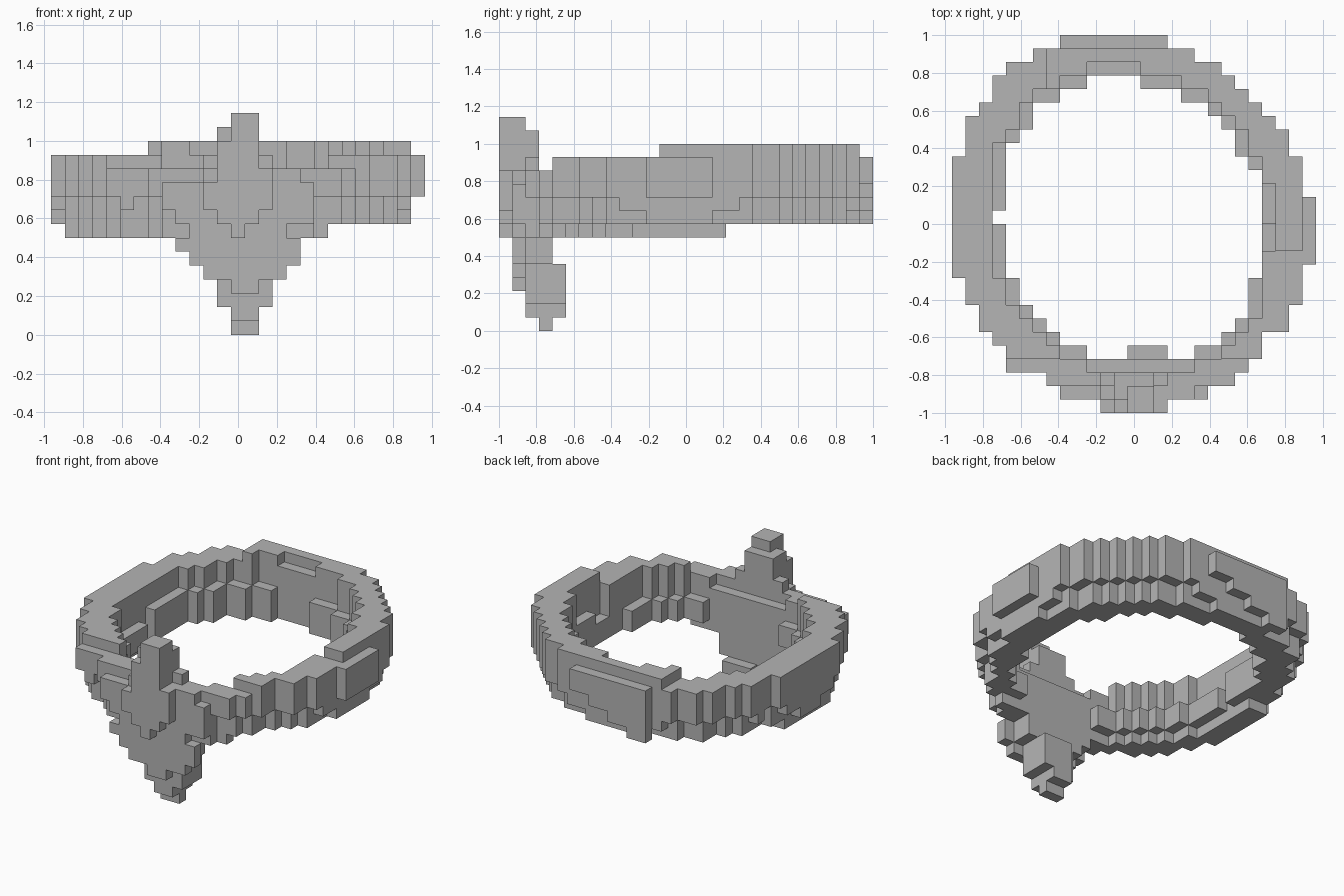
import bpy, bmesh

if "Cube" in bpy.data.objects:
    bpy.data.objects.remove(bpy.data.objects["Cube"], do_unlink=True)

U = 1 / 14  # edge of one block

stone = bpy.data.materials.new("plain grey")
stone.use_nodes = True
grey = (0.46, 0.46, 0.46, 1)
stone.diffuse_color = grey
stone.node_tree.nodes["Principled BSDF"].inputs["Base Color"].default_value = grey

# Plan of the band, back row to front row: (first column, end column)
OUTER = ([(0, 0), (6, 18), (4, 20), (3, 21), (3, 22), (2, 23), (1, 24)] + [(1, 25)] * 2
         + [(0, 26)] * 9 + [(1, 26)] * 2 + [(2, 25)] * 2
         + [(3, 23), (4, 23), (4, 22), (7, 21), (8, 19), (11, 16)])
HOLE = ([(0, 0)] * 3 + [(10, 14), (8, 17), (6, 19), (6, 20), (5, 21), (4, 21), (4, 22)]
        + [(4, 23)] * 8 + [(5, 22)] * 2 + [(6, 22), (7, 21), (8, 20), (10, 18)] + [(0, 0)] * 4)
SIDES = ((1, 0), (-1, 0), (0, 1), (0, -1))


def inside(rows, i, j):
    """True if block column i, j (j counted from the front) lies in the plan."""
    return 0 <= j < 28 and rows[27 - j][0] <= i < rows[27 - j][1]


def run_end(i, j):
    """Blocks to the nearer end of the flat outer facet, or None off the skin."""
    best = None
    for a, b in SIDES:
        if inside(OUTER, i + a, j + b):
            continue
        for s in (1, -1):
            n = 0
            x, y = i + s * b, j + s * a
            while inside(OUTER, x, y) and not inside(OUTER, x + a, y + b):
                n, x, y = n + 1, x + s * b, y + s * a
            best = n if best is None else min(best, n)
    return best


def fill(cells, i0, i1, j0, j1, k0, k1):
    """Add a box of blocks, end values excluded."""
    cells.update((i, j, k) for i in range(i0, i1) for j in range(j0, j1)
                 for k in range(k0, k1))


# Band: tilted, outer facets narrowing downward, with a low ledge inside
band = set()
for j in range(2, 27):
    for i in range(26):
        if not inside(OUTER, i, j) or inside(HOLE, i, j) or (i, j) == (3, 14):
            continue
        end = run_end(i, j)
        ledge = any(inside(HOLE, i + a, j + b) for a, b in SIDES)
        low = 7 if i < 20 and j < 17 else 8
        high = 12 if j < 4 else 13
        if i >= 7 and j >= 12:
            high = 14
        if end is not None:
            if not ledge:
                low = max(8, 10 - (end + 1) // 2)
        elif ledge and j == 25:  # shallow recess along the back
            high = 13
        elif ledge and (i != 23 or 12 <= j <= 16):
            low = 7 if j == 3 else 8
            high = 11 if j == 3 or j > 13 else 10
        fill(band, i, i + 1, j, j + 1, low, high)

# Raised plates on the back and one side
back_plate, side_plate = set(), set()
for k, last in ((8, 10), (9, 12), (10, 14), (11, 16), (12, 16)):
    fill(back_plate, 8, last, 27, 28, k, k + 1)
fill(side_plate, 26, 27, 11, 16, 10, 13)

# Front plate: stepped wings either side of the crest
plate = set()
for i0, i1, low, high in ((8, 9, 9, 11), (9, 10, 8, 11), (10, 11, 7, 11), (11, 16, 7, 12),
                          (16, 17, 7, 12), (17, 18, 8, 12), (18, 19, 8, 11)):
    fill(plate, i0, i1, 1, 2, low, high)

# Crest: raised shield with a short peak and shoulders behind
crest = set()
for i0, i1, low, high in ((13, 14, 7, 8), (12, 15, 8, 9), (11, 16, 9, 11),
                          (12, 16, 11, 12), (12, 15, 12, 14)):
    fill(crest, i0, i1, 0, 1, low, high)
fill(crest, 12, 15, 1, 3, 12, 15)
fill(crest, 11, 16, 2, 3, 12, 13)
fill(crest, 13, 15, 0, 2, 14, 16)

# Drop: tapering point that leans back below the band
drop = set()
for k, (i0, i1) in {6: (9, 18), 5: (10, 18), 4: (11, 17)}.items():
    fill(drop, i0, i1, 1, 2, k, k + 1)
    fill(drop, i0 + 1, i1 - 1, 2, 4, k, k + 1)
fill(drop, 13, 16, 4, 5, 2, 5)
fill(drop, 13, 15, 1, 2, 3, 4)
fill(drop, 12, 16, 2, 4, 2, 4)
fill(drop, 13, 15, 2, 5, 1, 2)
fill(drop, 13, 15, 3, 4, 0, 1)

parts = {"band": band, "back_plate": back_plate, "side_plate": side_plate,
         "front_plate": plate, "crest": crest, "drop": drop}
solid = set().union(*parts.values())


def build(name, cells):
    """Make one mesh from the exposed sides of the blocks."""
    bm = bmesh.new()
    verts = {}

    def vert(p):
        if p not in verts:
            verts[p] = bm.verts.new((p[0] * U - 13.5 * U, p[1] * U - 1, p[2] * U))
        return verts[p]

    for cell in sorted(cells):
        for axis in range(3):
            b, c = (axis + 1) % 3, (axis + 2) % 3
            for side in (0, 1):
                near = list(cell)
                near[axis] += 2 * side - 1
                if tuple(near) in solid:
                    continue
                loop = []
                for db, dc in ((0, 0), (1, 0), (1, 1), (0, 1)):
                    p = list(cell)
                    p[axis] += side
                    p[b] += db
                    p[c] += dc
                    loop.append(vert(tuple(p)))
                bm.faces.new(loop if side else loop[::-1])
    mesh = bpy.data.meshes.new(name)
    bm.to_mesh(mesh)
    bm.free()
    mesh.materials.append(stone)
    bpy.context.collection.objects.link(bpy.data.objects.new(name, mesh))


for part, blocks in parts.items():
    build(part, blocks)
